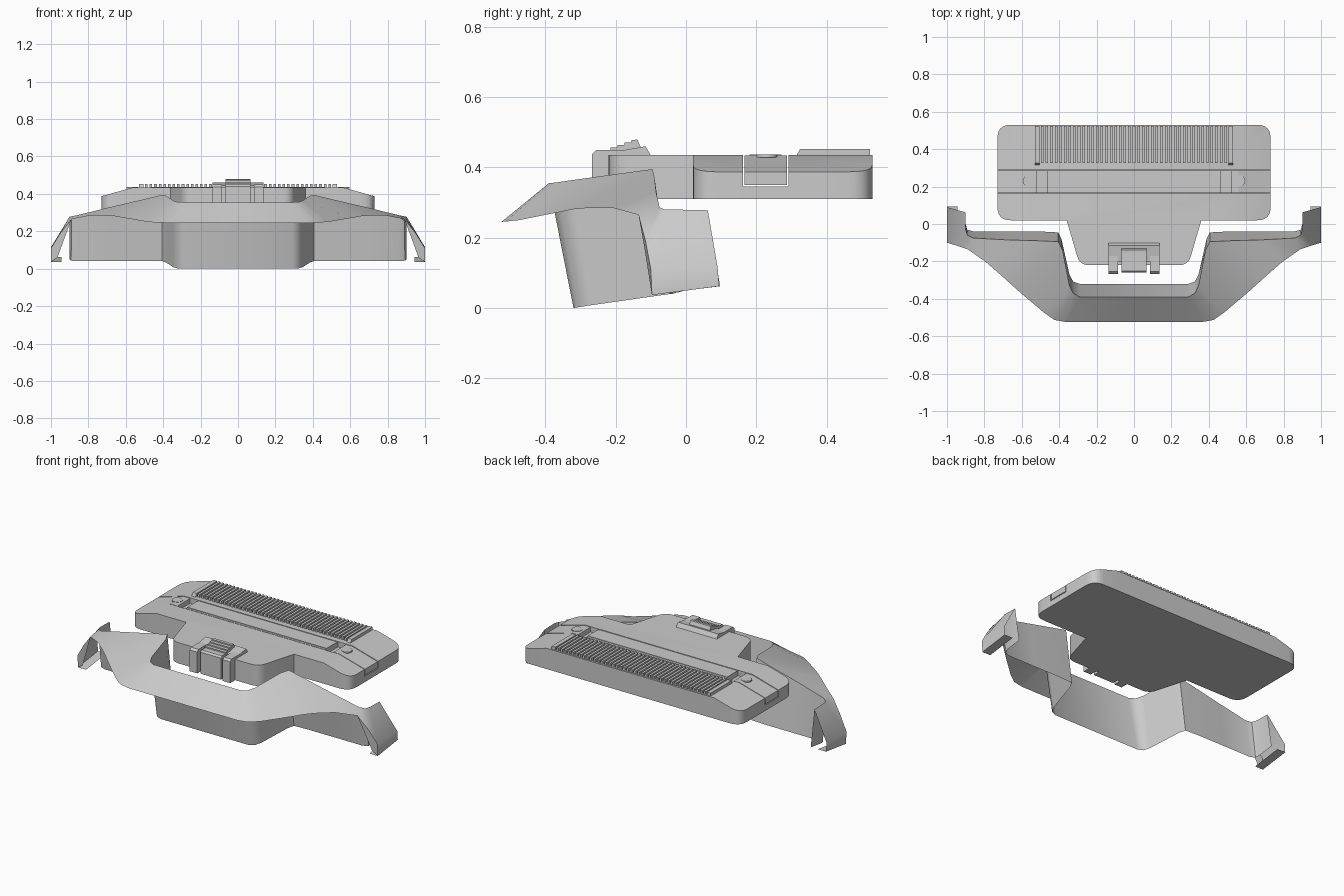
import bpy, bmesh, math
from mathutils import Vector

cube = bpy.data.objects.get("Cube")
if cube:
    bpy.data.objects.remove(cube, do_unlink=True)

GREY = (0.6, 0.6, 0.6, 1)
mat = bpy.data.materials.new("plain grey")
mat.use_nodes = True
mat.diffuse_color = GREY
mat.node_tree.nodes["Principled BSDF"].inputs["Base Color"].default_value = GREY


def finish(name, bm, smooth=None, recalc=True):
    if recalc:
        bmesh.ops.recalc_face_normals(bm, faces=bm.faces[:])
    me = bpy.data.meshes.new(name)
    bm.to_mesh(me)
    bm.free()
    me.materials.append(mat)
    ob = bpy.data.objects.new(name, me)
    bpy.context.collection.objects.link(ob)
    if smooth:
        bpy.ops.object.select_all(action='DESELECT')
        ob.select_set(True)
        bpy.context.view_layer.objects.active = ob
        bpy.ops.object.shade_smooth_by_angle(angle=math.radians(smooth))


def extrude_loop(bm, points, offset):
    """Closed prism: two end caps joined by side quads."""
    low = [bm.verts.new(p) for p in points]
    high = [bm.verts.new(Vector(p) + Vector(offset)) for p in points]
    bm.faces.new(low[::-1])
    bm.faces.new(high)
    for i in range(len(low)):
        bm.faces.new((low[i - 1], low[i], high[i], high[i - 1]))


def box(bm, x0, x1, y0, y1, z0, z1):
    extrude_loop(bm, [(x0, y0, z0), (x1, y0, z0), (x1, y1, z0), (x0, y1, z0)], (0, 0, z1 - z0))


def side_profile(bm, x0, x1, pts):
    extrude_loop(bm, [(x0, y, z) for y, z in pts], (x1 - x0, 0, 0))


def rounded(corners, steps=6):
    """Outline with each (x, y, radius) corner replaced by a curve."""
    out = []
    for i, (x, y, r) in enumerate(corners):
        p = Vector((x, y))
        if r == 0:
            out.append(p)
            continue
        a = Vector(corners[i - 1][:2]) - p
        b = Vector(corners[(i + 1) % len(corners)][:2]) - p
        a, b = p + a.normalized() * r, p + b.normalized() * r
        for k in range(steps + 1):
            t = k / steps
            out.append(a * (1 - t) ** 2 + p * 2 * t * (1 - t) + b * t * t)
    return out


def body_block(name, half):
    """Mirrored slab whose top slopes down towards both ends."""
    outline = half + [(-x, y, r) for x, y, r in reversed(half)]
    bm = bmesh.new()
    extrude_loop(bm, [(p.x, p.y, 0.31) for p in rounded(outline)], (0, 0, 0.125))
    for s in (-1, 1):
        bmesh.ops.bisect_plane(bm, geom=bm.verts[:] + bm.edges[:] + bm.faces[:],
                               plane_co=(s * 0.56, 0, 0), plane_no=(s, 0, 0))
    for v in bm.verts:
        if v.co.z > 0.4:
            v.co.z -= max(0, abs(v.co.x) - 0.56) * 0.28
    finish(name, bm, 20)


# Main body: front block with tapered tongue, rear block, floor of the slot between them
body_block("body_front", [(0.29, -0.22, 0.05), (0.36, 0.02, 0), (0.73, 0.02, 0.07), (0.73, 0.162, 0)])
body_block("body_rear", [(0.73, 0.292, 0), (0.73, 0.53, 0.07)])
bm = bmesh.new()
box(bm, -0.73, 0.73, 0.162, 0.292, 0.31, 0.345)
finish("slot_floor", bm)

# Cross strip with a pocket near each end
side = [(0.73, 0.35), (0.73, 0.387), (0.56, 0.434), (0.52, 0.434),
        (0.52, 0.405), (0.465, 0.405), (0.465, 0.434)]
bm = bmesh.new()
extrude_loop(bm, [(x, 0.167, z) for x, z in side + [(-x, z) for x, z in reversed(side)]], (0, 0.12, 0))
finish("cross_strip", bm)

# Raised centre rail and screw heads on the strip
bm = bmesh.new()
box(bm, -0.465, 0.465, 0.18, 0.272, 0.43, 0.437)
finish("strip_rail", bm)
for name, s in (("left", 1), ("right", -1)):
    bm = bmesh.new()
    ring = [(s * 0.565 + 0.03 * math.cos(k * math.tau / 20),
             0.23 + 0.03 * math.sin(k * math.tau / 20), 0.428) for k in range(20)]
    extrude_loop(bm, ring, (0, 0, 0.008))
    finish(name + "_screw", bm, 30)

# Row of comb fins with solid end plates
bm = bmesh.new()
for i in range(-20, 21):
    x = i * 0.0245
    box(bm, x - 0.007, x + 0.007, 0.325, 0.523, 0.425, 0.453)
finish("comb_fins", bm)
for name, s in (("left", 1), ("right", -1)):
    bm = bmesh.new()
    a, b = sorted((s * 0.505, s * 0.53))
    side_profile(bm, a, b, [(0.312, 0.43), (0.325, 0.453), (0.523, 0.453), (0.523, 0.43)])
    finish(name + "_comb_end", bm)

# Front clip: rear frame, two hooked arms and a stepped centre tab
bm = bmesh.new()
side_profile(bm, -0.135, 0.135, [(-0.2, 0.42), (-0.2, 0.445), (-0.115, 0.46), (-0.092, 0.42)])
finish("clip_frame", bm)
for name, s in (("left", 1), ("right", -1)):
    bm = bmesh.new()
    a, b = sorted((s * 0.085, s * 0.135))
    side_profile(bm, a, b, [(-0.2, 0.31), (-0.267, 0.31), (-0.267, 0.438), (-0.255, 0.45),
                            (-0.15, 0.45), (-0.15, 0.42), (-0.2, 0.42)])
    finish(name + "_clip_arm", bm)
tab = [(-0.13, 0.42), (-0.2, 0.42), (-0.2, 0.31), (-0.26, 0.31), (-0.26, 0.44), (-0.25, 0.45)]
for k in range(4):
    y, z = -0.215 + k * 0.02, 0.457 + k * 0.007
    tab += [(y, z - 0.007), (y, z)]
tab += [(-0.138, 0.479), (-0.13, 0.46)]
bm = bmesh.new()
side_profile(bm, -0.068, 0.068, tab)
finish("clip_tab", bm)

# Front guard: folded sheet, each station is bottom edge, crest and outer brim;
# the last two stations go on down the end plate and into an inward hook
stations = [
    [(0, -0.32, 0), (0, -0.39, 0.355), (0, -0.525, 0.245)],
    [(0.29, -0.32, 0), (0.29, -0.39, 0.355), (0.36, -0.525, 0.245)],
    [(0.325, -0.308, 0.002), (0.325, -0.37, 0.357), (0.425, -0.513, 0.246)],
    [(0.345, -0.27, 0.008), (0.345, -0.33, 0.363), (0.48, -0.475, 0.25)],
    [(0.388, -0.08, 0.035), (0.382, -0.14, 0.389), (0.61, -0.365, 0.272)],
    [(0.405, -0.045, 0.04), (0.405, -0.095, 0.395), (0.66, -0.32, 0.281)],
    [(0.5, -0.04, 0.04), (0.5, -0.09, 0.372), (0.71, -0.275, 0.285)],
    [(0.68, -0.04, 0.04), (0.68, -0.085, 0.33), (0.79, -0.205, 0.284)],
    [(0.86, -0.04, 0.04), (0.86, -0.075, 0.286), (0.89, -0.135, 0.265)],
    [(0.892, -0.03, 0.043), (0.89, -0.06, 0.28), (0.95, -0.115, 0.19)],
    [(0.9, 0, 0.05), (0.9, -0.03, 0.28), (1, -0.1, 0.11), (1, -0.097, 0.037), (0.945, -0.097, 0.037)],
    [(0.9, 0.097, 0.062), (0.9, 0.062, 0.278), (1, 0.09, 0.115), (1, 0.094, 0.062), (0.945, 0.094, 0.062)],
]
cheek = [(0.89, -0.135, 0.265), (0.95, -0.115, 0.19), (1, -0.1, 0.11), (1, -0.097, 0.037),
         (0.965, -0.1, 0.06), (0.925, -0.118, 0.17)]
bm = bmesh.new()
for s in (-1, 1):
    grid = [[bm.verts.new((s * x, y, z)) for x, y, z in row] for row in stations]
    for r0, r1 in zip(grid, grid[1:]):
        for i in range(len(r0) - 1):
            quad = [r0[i], r1[i], r1[i + 1], r0[i + 1]]
            bm.faces.new(quad if s > 0 else quad[::-1])
    edge = [bm.verts.new((s * x, y, z)) for x, y, z in cheek]
    bm.faces.new(edge[::-1] if s > 0 else edge)
bmesh.ops.remove_doubles(bm, verts=bm.verts[:], dist=1e-5)
finish("front_guard", bm, 40, recalc=False)
